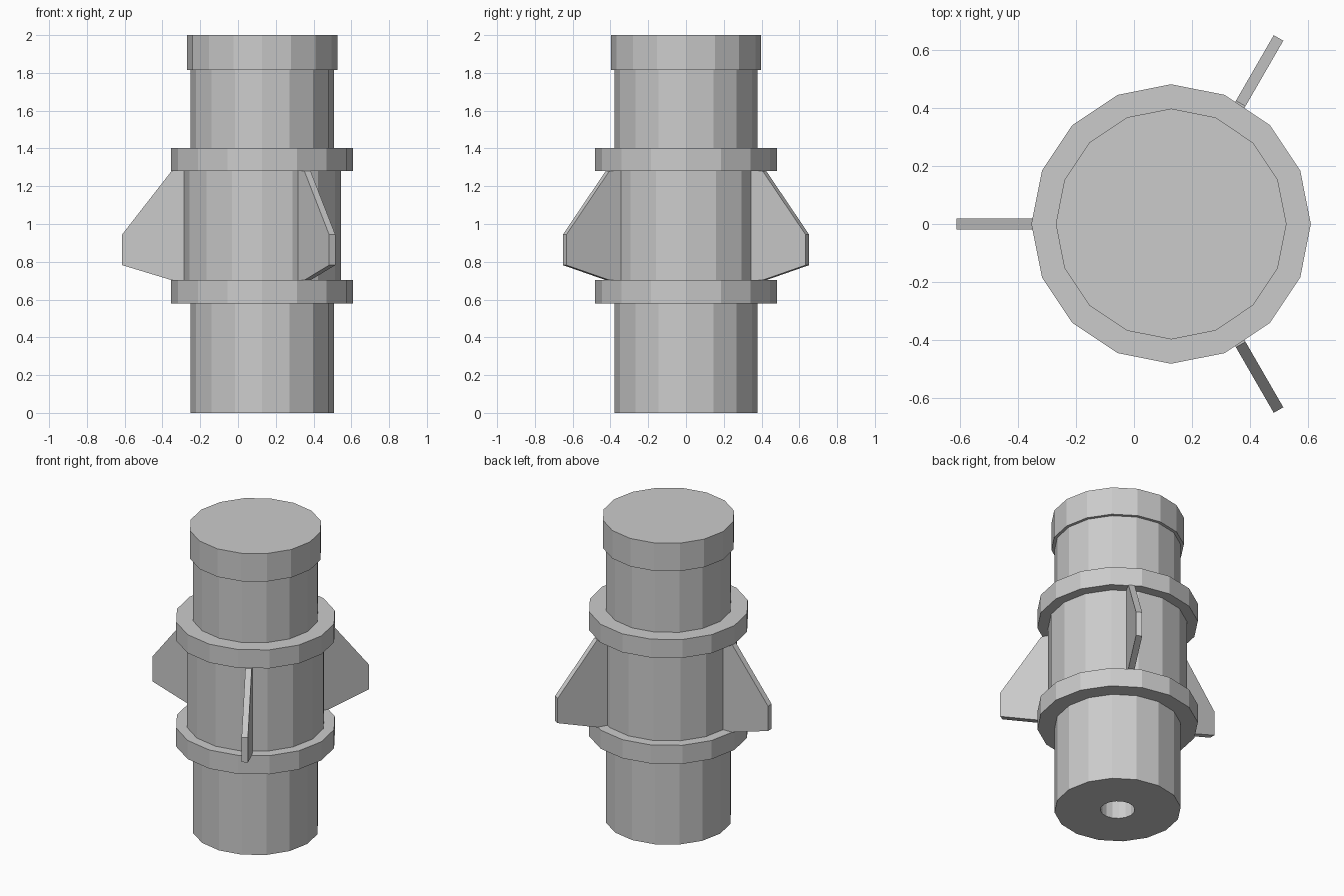
import bpy, bmesh, math
from mathutils import Matrix, Vector

if "Cube" in bpy.data.objects:
    bpy.data.objects.remove(bpy.data.objects["Cube"])

CX = 0.128     # x position of the central axis
SIDES = 16


def finish(name, bm):
    bmesh.ops.recalc_face_normals(bm, faces=bm.faces)
    me = bpy.data.meshes.new(name)
    bm.to_mesh(me)
    bm.free()
    ob = bpy.data.objects.new(name, me)
    bpy.context.collection.objects.link(ob)
    ob.location.x = CX
    return ob


def lathe(name, profile, closed=False):
    """Revolve (radius, z) points; radius 0 collapses to the axis."""
    bm = bmesh.new()
    rings = []
    for r, z in profile:
        if r == 0:
            rings.append([bm.verts.new((0, 0, z))] * SIDES)
        else:
            rings.append([bm.verts.new((r * math.cos(a), r * math.sin(a), z))
                          for a in (2 * math.pi * i / SIDES for i in range(SIDES))])
    pairs = list(zip(rings, rings[1:]))
    if closed:
        pairs.append((rings[-1], rings[0]))
    for lo, hi in pairs:
        for i in range(SIDES):
            j = (i + 1) % SIDES
            bm.faces.new(list(dict.fromkeys((lo[i], lo[j], hi[j], hi[i]))))
    return finish(name, bm)


def ring(name, inner, outer, z0, z1):
    return lathe(name, [(inner, z0), (outer, z0), (outer, z1), (inner, z1)], True)


# main tube with a blind bore in the base
lathe("main_tube", [(0, 0.3), (0.103, 0.3), (0.103, 0), (0.379, 0), (0.379, 1.815),
                    (0.398, 1.815), (0.398, 2.0), (0, 2.0)])

# thicker sleeve between two collars
ring("middle_sleeve", 0.379, 0.417, 0.70, 1.28)
ring("lower_collar", 0.379, 0.482, 0.58, 0.703)
ring("upper_collar", 0.379, 0.482, 1.28, 1.402)

# three radial fins
FIN = [(0.39, 0.703), (0.48, 0.703), (0.741, 0.782), (0.741, 0.945),
       (0.48, 1.28), (0.39, 1.28)]
for k, angle in enumerate((60, 180, 300)):
    bm = bmesh.new()
    face = bm.faces.new([bm.verts.new((r, -0.019, z)) for r, z in FIN])
    ext = bmesh.ops.extrude_face_region(bm, geom=[face])
    bmesh.ops.translate(bm, vec=Vector((0, 0.038, 0)),
                        verts=[v for v in ext["geom"] if isinstance(v, bmesh.types.BMVert)])
    bm.transform(Matrix.Rotation(math.radians(angle), 4, 'Z'))
    finish(f"fin_{k + 1}", bm)
